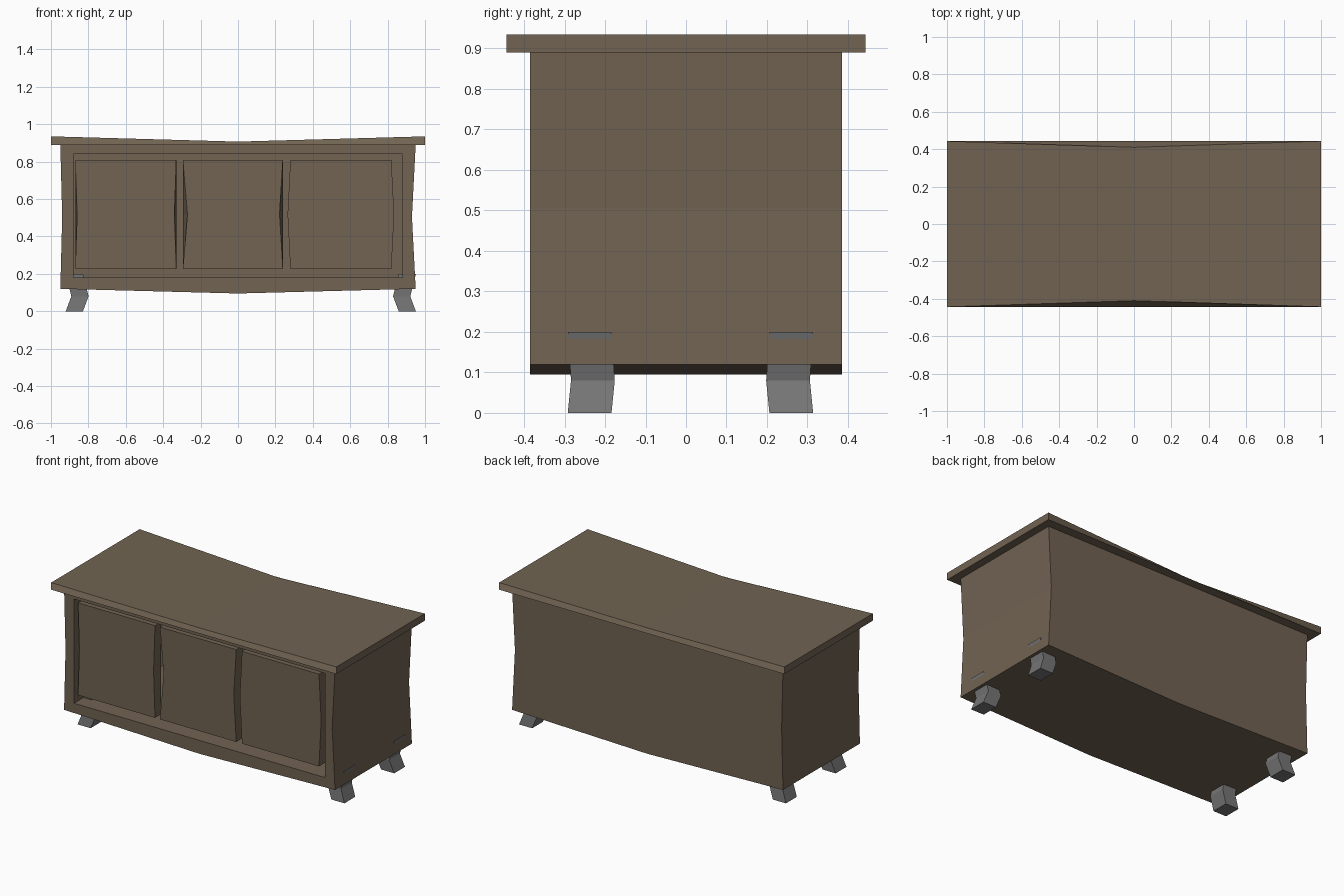
import bpy
import bmesh

old = bpy.data.objects.get("Cube")
if old:
    bpy.data.objects.remove(old, do_unlink=True)


def material(name, rgb):
    mat = bpy.data.materials.new(name)
    mat.use_nodes = True
    color = (*rgb, 1.0)
    mat.diffuse_color = color
    bsdf = mat.node_tree.nodes["Principled BSDF"]
    bsdf.inputs["Base Color"].default_value = color
    bsdf.inputs["Roughness"].default_value = 0.8
    return mat


wood = material("brown wood", (0.165, 0.125, 0.085))
metal = material("grey metal", (0.18, 0.18, 0.18))


def loft(name, rings, mat):
    """Skin a row of equal point rings and cap both ends."""
    bm = bmesh.new()
    loops = [[bm.verts.new(p) for p in ring] for ring in rings]
    for a, b in zip(loops, loops[1:]):
        for i in range(len(a)):
            j = (i + 1) % len(a)
            bm.faces.new((a[i], a[j], b[j], b[i]))
    bm.faces.new(loops[0])
    bm.faces.new(loops[-1])
    bmesh.ops.recalc_face_normals(bm, faces=bm.faces)
    mesh = bpy.data.meshes.new(name)
    bm.to_mesh(mesh)
    bm.free()
    mesh.materials.append(mat)
    obj = bpy.data.objects.new(name, mesh)
    bpy.context.collection.objects.link(obj)
    return obj


def outline(left, right, bottom, top, mid_left, mid_right, mid_bottom):
    """Front outline with a movable point halfway along each edge."""
    mid_z = (bottom + top) / 2
    mid_x = (left + right) / 2
    return [(left, bottom), (mid_x, mid_bottom), (right, bottom),
            (mid_right, mid_z), (right, top), (mid_x, top),
            (left, top), (mid_left, mid_z)]


def at_depth(points, y):
    return [(x, y, z) for x, z in points]


# Hollow cabinet: bowed outer shell and open front
FRONT, BACK = -0.385, 0.385
shell = outline(-0.95, 0.95, 0.12, 0.89, -0.94, 0.93, 0.095)
opening = outline(-0.88, 0.88, 0.18, 0.84, -0.88, 0.88, 0.18)
loft("cabinet_body", [at_depth(shell, BACK), at_depth(shell, FRONT),
                      at_depth(opening, FRONT), at_depth(opening, 0.32)], wood)

# Table top, sagging and narrowing at the middle of its upper face
sections = []
for x, half, top in ((-1, 0.443, 0.935), (0, 0.41, 0.907), (1, 0.443, 0.935)):
    sections.append([(x, -0.443, 0.89), (x, 0.443, 0.89),
                     (x, half, top), (x, -half, top)])
loft("table_top", sections, wood)

# Three door panels with warped front edges
doors = {
    "left": (0.28, 0.82, 0.265, 0.835),
    "middle": (-0.295, 0.24, -0.27, 0.222),
    "right": (-0.87, -0.33, -0.86, -0.34),
}
for side, (x0, x1, m0, m1) in doors.items():
    face = outline(x0, x1, 0.225, 0.81, m0, m1, 0.225)
    rear = outline(x0, x1, 0.225, 0.81, x0, x1, 0.225)
    loft(side + "_door", [at_depth(face, FRONT + 0.025),
                          at_depth(rear, FRONT + 0.085)], wood)

# Crooked legs, kneed towards the centre
for x_name, cx, sx in (("left", 0.905, 1), ("right", -0.875, -1)):
    for y_name, cy, sy in (("front", -0.238, -1), ("back", 0.26, 1)):
        rings = []
        for z, bow in ((0, 0), (0.08, 1), (0.2, 0)):
            x = cx - sx * 0.03 * bow
            y = cy - sy * 0.008 * bow
            rings.append([(x + a * 0.046, y + b * 0.054, z) for a, b in
                          ((-1, -1), (1, -1), (1, 1), (-1, 1))])
        loft(y_name + "_" + x_name + "_leg", rings, metal)
